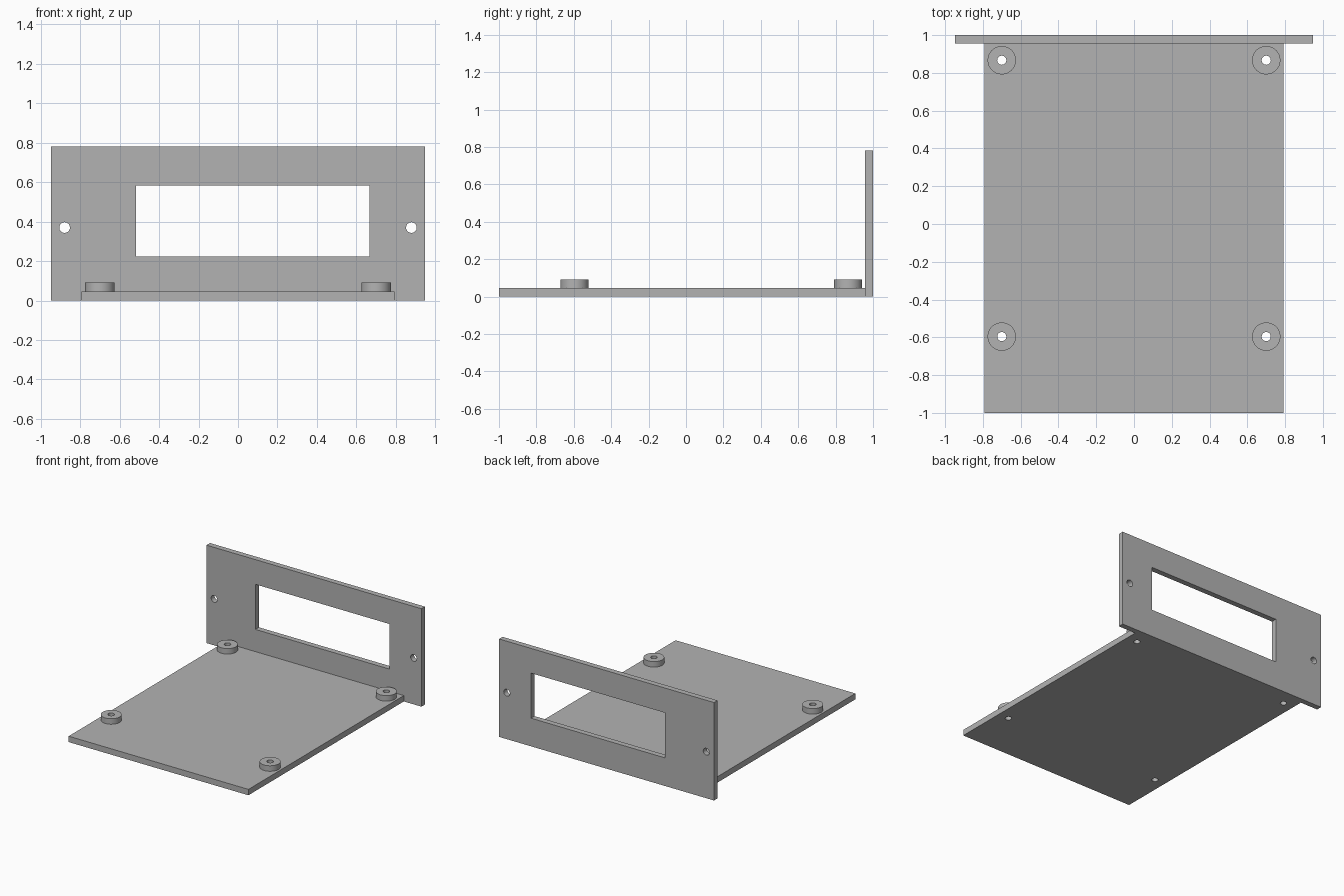
import bpy
import math

if "Cube" in bpy.data.objects:
    bpy.data.objects.remove(bpy.data.objects["Cube"], do_unlink=True)

grey = bpy.data.materials.new("plain grey")
grey.use_nodes = True
grey.diffuse_color = (0.45, 0.45, 0.45, 1)
grey.node_tree.nodes["Principled BSDF"].inputs["Base Color"].default_value = (0.45, 0.45, 0.45, 1)

BASE_TOP, BOSS_TOP = 0.047, 0.091
PANEL_FRONT, PANEL_TOP = 0.956, 0.78
BOSS_SPOTS = [(x, y) for x in (-0.70, 0.70) for y in (-0.596, 0.867)]


def box(name, low, high):
    """Axis-aligned box between two corners."""
    centre = [(a + b) / 2 for a, b in zip(low, high)]
    bpy.ops.mesh.primitive_cube_add(size=1, location=centre)
    ob = bpy.context.object
    ob.name = name
    ob.scale = [b - a for a, b in zip(low, high)]
    bpy.ops.object.transform_apply(location=False, rotation=False, scale=True)
    ob.data.materials.append(grey)
    return ob


def cylinder(name, radius, depth, centre, tilt=0):
    bpy.ops.mesh.primitive_cylinder_add(vertices=48, radius=radius, depth=depth,
                                        location=centre, rotation=(tilt, 0, 0))
    ob = bpy.context.object
    ob.name = name
    ob.data.materials.append(grey)
    return ob


def cut(target, cutter):
    """Subtract the cutter from the target, then discard it."""
    cutter.hide_render = True
    mod = target.modifiers.new("cut", 'BOOLEAN')
    mod.operation = 'DIFFERENCE'
    mod.solver = 'EXACT'
    mod.object = cutter
    bpy.ops.object.select_all(action='DESELECT')
    target.select_set(True)
    bpy.context.view_layer.objects.active = target
    bpy.ops.object.modifier_apply(modifier=mod.name)
    bpy.data.objects.remove(cutter, do_unlink=True)


def finish(ob):
    bpy.ops.object.select_all(action='DESELECT')
    ob.select_set(True)
    bpy.context.view_layer.objects.active = ob
    bpy.ops.object.shade_smooth_by_angle(angle=math.radians(30))


# Base plate with four screw holes
base = box("base_plate", (-0.792, -1, 0), (0.792, PANEL_FRONT, BASE_TOP))
for x, y in BOSS_SPOTS:
    cut(base, cylinder("hole_cutter", 0.024, 0.4, (x, y, 0)))
finish(base)

# Ring-shaped standoffs above the screw holes
for x, y in BOSS_SPOTS:
    name = ("left" if x > 0 else "right") + ("_back" if y > 0 else "_front") + "_standoff"
    boss = cylinder(name, 0.075, BOSS_TOP - BASE_TOP, (x, y, (BASE_TOP + BOSS_TOP) / 2))
    cut(boss, cylinder("hole_cutter", 0.024, 0.4, (x, y, 0)))
    finish(boss)

# Upright panel with an off-centre window and two mounting holes
panel = box("upright_panel", (-0.947, PANEL_FRONT, 0), (0.947, 1, PANEL_TOP))
cut(panel, box("window_cutter", (-0.516, 0.8, 0.224), (0.666, 1.2, 0.583)))
for x in (-0.879, 0.879):
    cut(panel, cylinder("hole_cutter", 0.027, 0.4, (x, 1, 0.37), math.pi / 2))
finish(panel)
